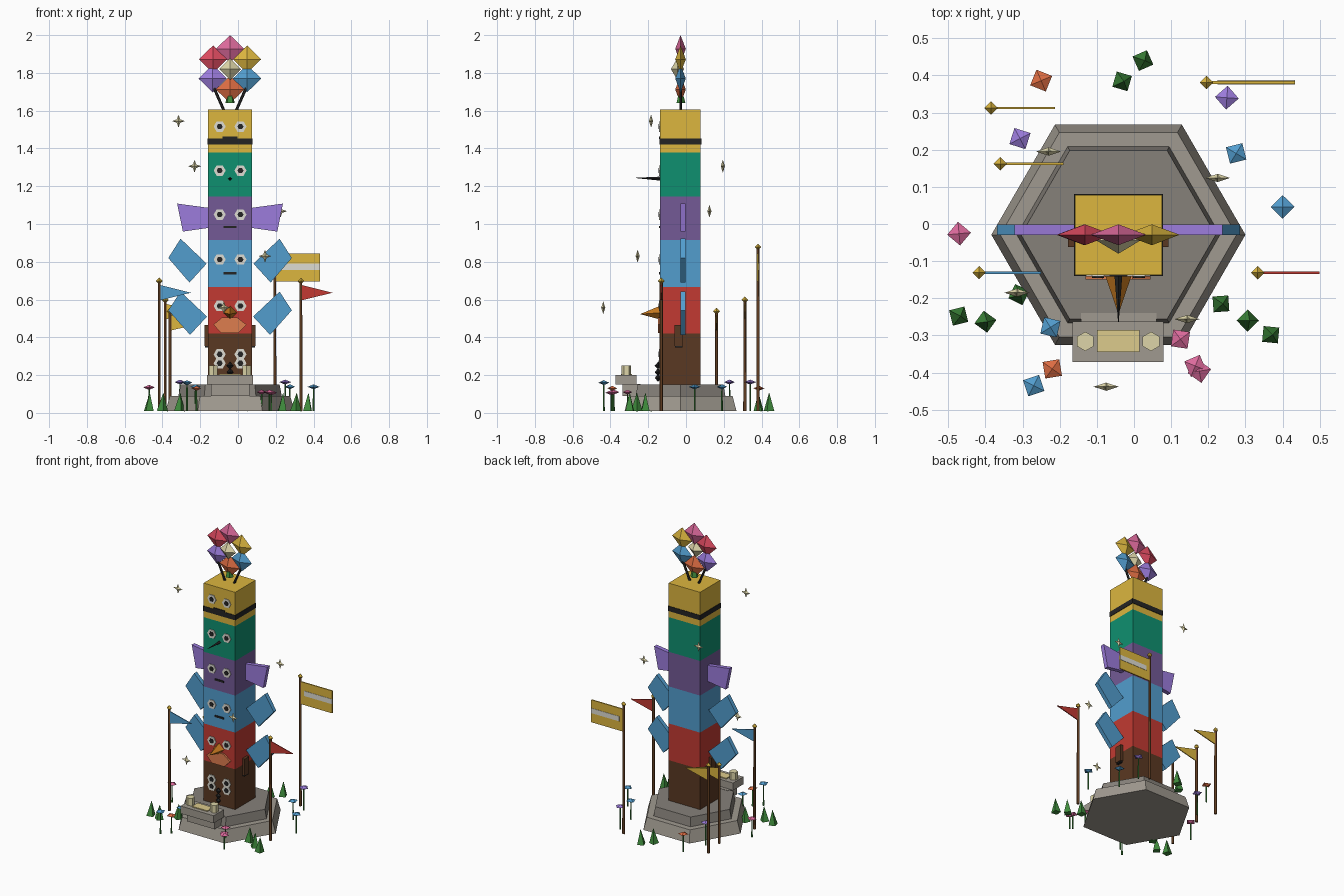
import bpy, bmesh, math
from mathutils import Matrix, Vector

if "Cube" in bpy.data.objects:
    bpy.data.objects.remove(bpy.data.objects["Cube"])

CX, CY = -0.042, -0.029          # totem axis
FRONT = -0.137                   # front face of the pole
COL = dict(stone="A09A90", stone2="86817A", brown="5A3822", red="C23A32", blue="529DCE",
           purple="735A96", lilac="9C7CDC", green="0F9070", yellow="DCB63F", black="242424",
           white="DEDCD2", cream="DDD5A8", tan="DCCB8C", orange="DE7D4E", beak="C87A20",
           pink="DC6A9C", rose="DC4A60", leaf="3F8C3C", wood="7A4E2C", coral="DC6C42")


def mat(key):
    m = bpy.data.materials.get(key)
    if not m:
        m = bpy.data.materials.new(key)
        rgb = [int(COL[key][i:i + 2], 16) / 255 for i in (0, 2, 4)]
        m.diffuse_color = [((c + 0.055) / 1.055) ** 2.4 for c in rgb] + [1]
        m.use_nodes = True
        m.node_tree.nodes["Principled BSDF"].inputs["Base Color"].default_value = m.diffuse_color
    return m


def finish(name, bm, col):
    bmesh.ops.recalc_face_normals(bm, faces=bm.faces)
    me = bpy.data.meshes.new(name)
    bm.to_mesh(me)
    bm.free()
    me.materials.append(mat(col))
    ob = bpy.data.objects.new(name, me)
    bpy.context.collection.objects.link(ob)
    return ob


def box(name, x0, x1, y0, y1, z0, z1, col):
    bm = bmesh.new()
    bmesh.ops.create_cube(bm, size=1)
    for v in bm.verts:
        v.co = ((x0 + x1) / 2 + v.co.x * (x1 - x0), (y0 + y1) / 2 + v.co.y * (y1 - y0),
                (z0 + z1) / 2 + v.co.z * (z1 - z0))
    return finish(name, bm, col)


def prism(name, pts, y0, y1, col):
    """Outline in x,z pushed from y0 to y1."""
    bm = bmesh.new()
    a = [bm.verts.new((x, y0, z)) for x, z in pts]
    b = [bm.verts.new((x, y1, z)) for x, z in pts]
    n = len(pts)
    bm.faces.new(a)
    bm.faces.new(b)
    for i in range(n):
        bm.faces.new((a[i], a[(i + 1) % n], b[(i + 1) % n], b[i]))
    return finish(name, bm, col)


def rod(name, p, q, r0, r1, n, col, turn=0.0):
    """Cone or cylinder with n sides from p to q."""
    p, q = Vector(p), Vector(q)
    d = q - p
    bm = bmesh.new()
    bmesh.ops.create_cone(bm, cap_ends=True, segments=n, radius1=r0, radius2=r1, depth=d.length,
                          matrix=Matrix.Translation((p + q) / 2)
                          @ Vector((0, 0, 1)).rotation_difference(d).to_matrix().to_4x4()
                          @ Matrix.Rotation(turn, 4, 'Z'))
    bmesh.ops.remove_doubles(bm, verts=bm.verts, dist=1e-5)
    return finish(name, bm, col)


def gem(name, c, sx, sy, sz, col, turn=0.0):
    """Octahedron, optionally turned about z."""
    bm = bmesh.new()
    ring = [bm.verts.new(v) for v in ((sx, 0, 0), (0, sy, 0), (-sx, 0, 0), (0, -sy, 0))]
    for s in (sz, -sz):
        tip = bm.verts.new((0, 0, s))
        for i in range(4):
            bm.faces.new((ring[i], ring[(i + 1) % 4], tip))
    bm.transform(Matrix.Translation(c) @ Matrix.Rotation(turn, 4, 'Z'))
    return finish(name, bm, col)


def ngon(x, z, r, n=6):
    return [(x + r * math.cos(2 * math.pi * i / n), z + r * math.sin(2 * math.pi * i / n)) for i in range(n)]


# stone plinth
rod("plinth_lower", (CX, CY, 0.01), (CX, CY, 0.09), 0.342, 0.318, 6, "stone", math.pi / 6)
rod("plinth_upper", (CX, CY, 0.088), (CX, CY, 0.15), 0.274, 0.262, 6, "stone2", math.pi / 6)

# offering ledge with candles and mat
box("ledge_support", -0.143, 0.06, -0.335, -0.24, 0.09, 0.152, "stone")
box("ledge_top", -0.165, 0.08, -0.372, -0.262, 0.15, 0.2, "stone")
box("offering_mat", -0.1, 0.015, -0.345, -0.285, 0.198, 0.206, "tan")
for x in (-0.131, 0.046):
    rod("candle", (x, -0.316, 0.198), (x, -0.316, 0.25), 0.026, 0.026, 6, "cream")

# stacked pole blocks with eyes
blocks = [("brown", 0.148, 0.42, (0.31, 0.263)), ("red", 0.42, 0.666, (0.566,)),
          ("blue", 0.666, 0.914, (0.812,)), ("purple", 0.914, 1.146, (1.05,)),
          ("green", 1.146, 1.378, (1.283,)), ("yellow", 1.378, 1.606, (1.516,))]
for col, z0, z1, eyes in blocks:
    box("pole_block_" + col, CX - 0.117, CX + 0.117, FRONT, 0.078, z0, z1, col)
    for z in eyes:
        for s in (-1, 1):
            x = CX + s * 0.055
            prism("eye_white", ngon(x, z, 0.032), FRONT - 0.005, FRONT + 0.005, "white")
            prism("pupil", ngon(x, z, 0.016), FRONT - 0.008, FRONT, "black")

# face details
box("head_band", CX - 0.12, CX + 0.12, FRONT - 0.003, 0.081, 1.42, 1.453, "black")
for z, w in ((1.457, 0.04), (0.984, 0.034), (0.739, 0.034)):
    box("mouth", CX - w, CX + w, FRONT - 0.005, FRONT + 0.005, z - 0.006, z + 0.006, "black")
rod("long_beak", (CX, FRONT + 0.005, 1.24), (CX, -0.264, 1.244), 0.011, 0.001, 4, "black")
prism("muzzle", [(-0.13, 0.467), (-0.085, 0.505), (-0.004, 0.505), (0.045, 0.467), (0.002, 0.423),
                 (-0.09, 0.423)], FRONT - 0.012, FRONT, "orange")
rod("hooked_beak", (CX, FRONT, 0.53), (CX, -0.24, 0.523), 0.036, 0.001, 4, "beak")
for z in (0.25, 0.216, 0.185):
    gem("snout_bead", (CX, -0.148, z), 0.018, 0.018, 0.02, "black")

# wings, fins and arms on both sides
wings = [("ear_wing", [(0.28, 1.108), (0.11, 1.085), (0.11, 0.98), (0.25, 0.96)], "lilac"),
         ("upper_wing", [(0.262, 0.922), (0.124, 0.79), (0.215, 0.69), (0.327, 0.82)], "blue"),
         ("lower_wing", [(0.262, 0.642), (0.122, 0.51), (0.212, 0.413), (0.327, 0.543)], "blue")]
for s in (-1, 1):
    for name, pts, col in wings:
        prism(name, [(CX + s * x, z) for x, z in pts], -0.03, -0.002, col)
    box("arm", CX + s * 0.123 - 0.012, CX + s * 0.123 + 0.012, -0.062, -0.015, 0.355, 0.465, "brown")
    for z in (0.35, 0.372):
        box("claw", CX + s * 0.12 - 0.012, CX + s * 0.12 + 0.012, -0.058, -0.018, z - 0.004, z + 0.004, "black")

# crown of faceted blossoms
for x, z, col in ((0, 1.927, "pink"), (-0.09, 1.872, "rose"), (0.09, 1.872, "yellow"),
                  (-0.092, 1.77, "lilac"), (0.09, 1.77, "blue"), (0, 1.712, "coral")):
    gem("blossom", (CX, CY, z) if x == 0 else (CX + x, CY, z), 0.075, 0.028, 0.073, col)
gem("blossom_centre", (CX, CY - 0.016, 1.82), 0.058, 0.035, 0.058, "cream")
for s in (-1, 1):
    rod("crown_stem", (CX + s * 0.032, CY, 1.6), (CX + s * 0.085, CY, 1.72), 0.008, 0.008, 5, "black")
rod("crown_leaf", (CX, CY, 1.64), (CX, CY, 1.7), 0.026, 0.01, 5, "leaf")

# flag poles with pennants
for x, y, top, tip, col in ((0.333, -0.131, 0.69, 0.5, "red"), (-0.417, -0.131, 0.69, -0.25, "blue"),
                            (-0.385, 0.312, 0.59, -0.213, "yellow"), (-0.36, 0.162, 0.53, -0.19, "yellow"),
                            (0.195, 0.381, 0.87, 0.433, None)):
    rod("flag_pole", (x, y, 0.01), (x, y, top), 0.009, 0.008, 6, "wood")
    gem("pole_finial", (x, y, top + 0.008), 0.018, 0.018, 0.018, "yellow")
    if col:
        prism("pennant", [(x, top - 0.012), (tip, top - 0.054), (x, top - 0.095)], y - 0.003, y + 0.003, col)
    else:
        box("banner", x, tip, y - 0.004, y + 0.004, 0.695, 0.845, "yellow")
        box("banner_stripe", x + 0.03, tip, y - 0.006, y + 0.006, 0.757, 0.79, "white")

# grass tufts
for i, (x, y) in enumerate([(-0.032, 0.384), (0.024, 0.44), (-0.31, -0.19), (-0.472, -0.248),
                            (-0.4, -0.263), (0.234, -0.215), (0.306, -0.26), (0.368, -0.298)]):
    rod("grass_tuft", (x, y, 0.01), (x + 0.005, y, 0.105), 0.03, 0.001, 4, "leaf", 0.5 + i * 0.7)

# little flowers
for i, (x, y, z, col) in enumerate([
        (-0.25, 0.386, 0.13, "coral"), (-0.22, -0.39, 0.13, "coral"), (0.25, 0.34, 0.163, "lilac"),
        (-0.307, 0.23, 0.163, "lilac"), (0.275, 0.19, 0.138, "blue"), (0.4, 0.046, 0.138, "blue"),
        (-0.225, -0.278, 0.138, "blue"), (-0.27, -0.435, 0.16, "blue"), (-0.471, -0.026, 0.135, "pink"),
        (0.125, -0.31, 0.11, "pink"), (0.165, -0.382, 0.11, "pink"), (0.176, -0.396, 0.107, "pink")]):
    rod("flower_stem", (x, y, 0.01), (x, y, z), 0.005, 0.004, 5, "leaf")
    gem("flower_head", (x, y, z), 0.032, 0.032, 0.013, col, 0.4 + i * 0.55)

# floating four-point sparkles
for c in ((-0.315, -0.185, 1.545), (-0.23, 0.195, 1.306), (0.225, 0.124, 1.068),
          (0.143, -0.256, 0.83), (-0.075, -0.438, 0.557)):
    bm = bmesh.new()
    rim = []
    for i in range(8):
        r = 0.034 if i % 2 == 0 else 0.013
        a = i * math.pi / 4
        rim.append(bm.verts.new((c[0] + r * math.cos(a), c[1], c[2] + r * math.sin(a))))
    for s in (-0.011, 0.011):
        tip = bm.verts.new((c[0], c[1] + s, c[2]))
        for i in range(8):
            bm.faces.new((rim[i], rim[(i + 1) % 8], tip))
    finish("sparkle", bm, "cream")
